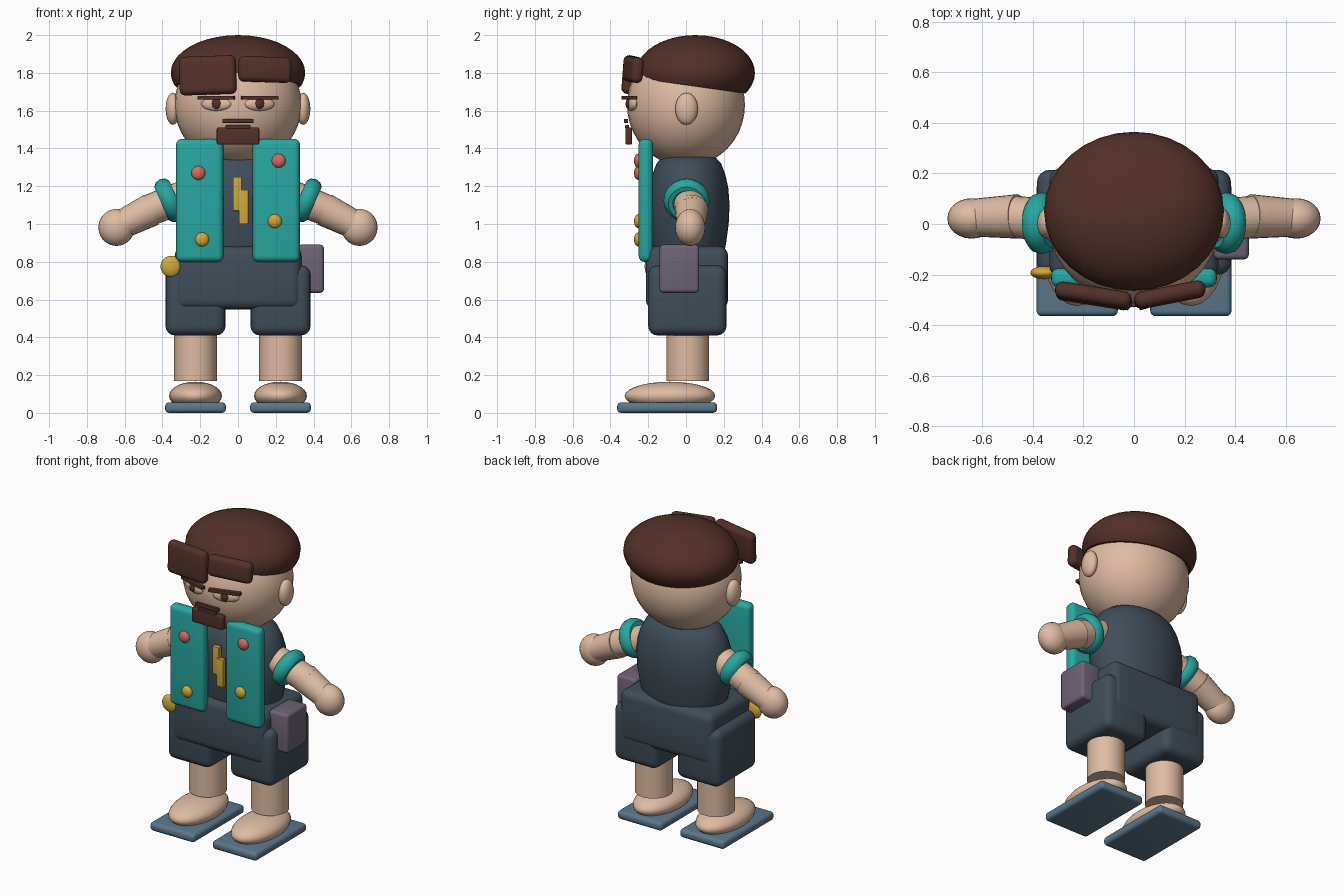
import bpy, bmesh, math
from mathutils import Vector, Matrix

if "Cube" in bpy.data.objects:
    bpy.data.objects.remove(bpy.data.objects["Cube"])


def material(name, r, g, b):
    m = bpy.data.materials.new(name)
    m.diffuse_color = [(c / 255) ** 2.2 for c in (r, g, b)] + [1]
    m.use_nodes = True
    m.node_tree.nodes["Principled BSDF"].inputs["Base Color"].default_value = m.diffuse_color
    return m


SKIN = material("skin", 222, 186, 160)
HAIR = material("dark brown", 84, 52, 45)
SLATE = material("slate cloth", 66, 78, 89)
TEAL = material("teal cloth", 44, 166, 160)
SOLE = material("blue grey rubber", 92, 119, 138)
GOLD = material("gold", 208, 168, 62)
RED = material("coral red", 212, 108, 98)
PURPLE = material("purple grey", 110, 99, 117)


def finish(bm, name, mat, loc=(0, 0, 0), rot=(0, 0, 0)):
    bmesh.ops.recalc_face_normals(bm, faces=bm.faces)
    me = bpy.data.meshes.new(name)
    bm.to_mesh(me)
    bm.free()
    me.materials.append(mat)
    ob = bpy.data.objects.new(name, me)
    bpy.context.collection.objects.link(ob)
    ob.location, ob.rotation_euler = loc, rot
    bpy.ops.object.select_all(action='DESELECT')
    ob.select_set(True)
    bpy.context.view_layer.objects.active = ob
    bpy.ops.object.shade_smooth_by_angle(angle=math.radians(40))
    return ob


def box(name, mat, loc, size, bevel=0.0, rot=(0, 0, 0)):
    bm = bmesh.new()
    bmesh.ops.create_cube(bm, size=1, matrix=Matrix.Diagonal((*size, 1)))
    if bevel:
        bmesh.ops.bevel(bm, geom=bm.edges[:], offset=bevel, segments=4,
                        profile=0.5, affect='EDGES')
    return finish(bm, name, mat, loc, rot)


def ball(name, mat, loc, radii, rot=(0, 0, 0), seg=24, rings=14):
    bm = bmesh.new()
    bmesh.ops.create_uvsphere(bm, u_segments=seg, v_segments=rings, radius=1,
                              matrix=Matrix.Diagonal((*radii, 1)))
    return finish(bm, name, mat, loc, rot)


def tube(name, mat, a, b, r1, r2):
    a, b = Vector(a), Vector(b)
    bm = bmesh.new()
    bmesh.ops.create_cone(bm, cap_ends=True, segments=24, radius1=r1, radius2=r2,
                          depth=(b - a).length)
    rot = (b - a).to_track_quat('Z', 'Y').to_euler()
    return finish(bm, name, mat, (a + b) / 2, rot)


def lathe(name, mat, profile, loc, scale=(1, 1, 1), rot=(0, 0, 0), closed=False, seg=32):
    """Spin (radius, height) points around z."""
    bm = bmesh.new()
    rows = [[bm.verts.new((r * math.cos(2 * math.pi * i / seg) * scale[0],
                           r * math.sin(2 * math.pi * i / seg) * scale[1],
                           z * scale[2])) for i in range(seg)] for r, z in profile]
    pairs = list(zip(rows, rows[1:])) + ([(rows[-1], rows[0])] if closed else [])
    for lo, hi in pairs:
        for i in range(seg):
            j = (i + 1) % seg
            bm.faces.new((lo[i], lo[j], hi[j], hi[i]))
    if not closed:
        bm.faces.new(rows[0])
        bm.faces.new(rows[-1])
    return finish(bm, name, mat, loc, rot)


# Head and hair cap
ball("head", SKIN, (0, 0, 1.63), (0.337, 0.312, 0.325), seg=32, rings=20)
bm = bmesh.new()
bmesh.ops.create_uvsphere(bm, u_segments=32, v_segments=20, radius=1,
                          matrix=Matrix.Translation((0, 0.05, 1.8)) @ Matrix.Diagonal((0.356, 0.315, 0.2, 1)))
bmesh.ops.bisect_plane(bm, geom=bm.verts[:] + bm.edges[:] + bm.faces[:],
                       plane_co=(0, -0.26, 1.772), plane_no=(0, 0.08, 0.57), clear_inner=True)
bmesh.ops.holes_fill(bm, edges=[e for e in bm.edges if e.is_boundary])
finish(bm, "hair_cap", HAIR)

# Fringe blocks
box("fringe_left", HAIR, (-0.16, -0.285, 1.787), (0.305, 0.065, 0.205), 0.03,
    (math.radians(-4), math.radians(-2), math.radians(-9)))
box("fringe_right", HAIR, (0.142, -0.28, 1.818), (0.285, 0.065, 0.135), 0.03,
    (math.radians(-4), math.radians(2), math.radians(11)))

# Moustache and goatee
box("moustache_upper", HAIR, (0, -0.317, 1.546), (0.165, 0.022, 0.022), 0.004)
box("moustache_lower", HAIR, (0, -0.312, 1.515), (0.13, 0.02, 0.02), 0.004)
box("goatee", HAIR, (0, -0.303, 1.466), (0.225, 0.036, 0.092), 0.01)

# Torso, a barrel under the head
lathe("torso", SLATE, [(0.2, 0.76), (0.262, 0.8), (0.288, 0.9), (0.308, 1.0), (0.315, 1.1),
                       (0.305, 1.19), (0.283, 1.26), (0.25, 1.32), (0.21, 1.35), (0.15, 1.36)],
      (0, 0.015, 0), (1, 0.685, 1))
box("hips", SLATE, (0, 0.005, 0.715), (0.67, 0.435, 0.335), 0.05)

# Zip plates on the chest
box("chest_bar_left", GOLD, (-0.003, -0.212, 1.16), (0.047, 0.03, 0.18), 0.003)
box("chest_bar_right", GOLD, (0.03, -0.218, 1.09), (0.05, 0.03, 0.18), 0.003)

# Paired parts
for s, side in ((-1, "left"), (1, "right")):
    yaw = math.radians(17 * s)
    ball("ear_" + side, SKIN, (s * 0.345, 0.003, 1.61), (0.038, 0.06, 0.085))
    ball("eye_" + side, SKIN, (s * 0.115, -0.288, 1.635), (0.082, 0.022, 0.036), (0, 0, yaw))
    ball("pupil_" + side, HAIR, (s * 0.115, -0.304, 1.637), (0.026, 0.014, 0.028), (0, 0, yaw))
    box("eyebrow_" + side, HAIR, (s * 0.115, -0.3, 1.668), (0.2, 0.028, 0.02), 0.004, (0, 0, yaw))

    box("vest_panel_" + side, TEAL, (s * 0.203, -0.213, 1.125), (0.25, 0.075, 0.65), 0.03)

    # Sleeve cuff, arm and hand
    direction = Vector((s * 0.9, 0, -0.4))
    cuff = [(0.085 + 0.037 * math.cos(t * math.pi / 5), 0.045 * math.sin(t * math.pi / 5))
            for t in range(10)]
    lathe("sleeve_" + side, TEAL, cuff, (s * 0.365, 0.003, 1.125),
          rot=direction.to_track_quat('Z', 'Y').to_euler(), closed=True, seg=24)
    tube("upper_arm_" + side, SKIN, (s * 0.27, 0.01, 1.15), (s * 0.495, 0.03, 1.063), 0.088, 0.082)
    tube("forearm_" + side, SKIN, (s * 0.46, 0.03, 1.075), (s * 0.63, 0.025, 0.99), 0.088, 0.075)
    ball("hand_" + side, SKIN, (s * 0.643, 0.022, 0.982), (0.096, 0.08, 0.098))

    # Shorts leg, calf, foot and sole
    box("shorts_leg_" + side, SLATE, (s * 0.225, 0.007, 0.595), (0.318, 0.415, 0.37), 0.05)
    tube("calf_" + side, SKIN, (s * 0.225, 0.01, 0.17), (s * 0.225, 0.01, 0.5), 0.113, 0.113)
    ball("foot_" + side, SKIN, (s * 0.225, -0.085, 0.09), (0.14, 0.24, 0.075))
    box("sole_" + side, SOLE, (s * 0.225, -0.1, 0.028), (0.322, 0.53, 0.056), 0.022)

# Badges on the vest
for name, mat, x, z in (("badge_red_left", RED, -0.21, 1.27), ("badge_red_right", RED, 0.215, 1.335),
                        ("badge_gold_left", GOLD, -0.19, 0.918), ("badge_gold_right", GOLD, 0.195, 1.015)):
    ball(name, mat, (x, -0.253, z), (0.037, 0.022, 0.037), seg=16, rings=10)

# Belt charm and hip pouch
ball("belt_charm", GOLD, (-0.355, -0.193, 0.775), (0.055, 0.026, 0.056))
box("hip_pouch", PURPLE, (0.385, -0.035, 0.763), (0.14, 0.21, 0.255), 0.02)
